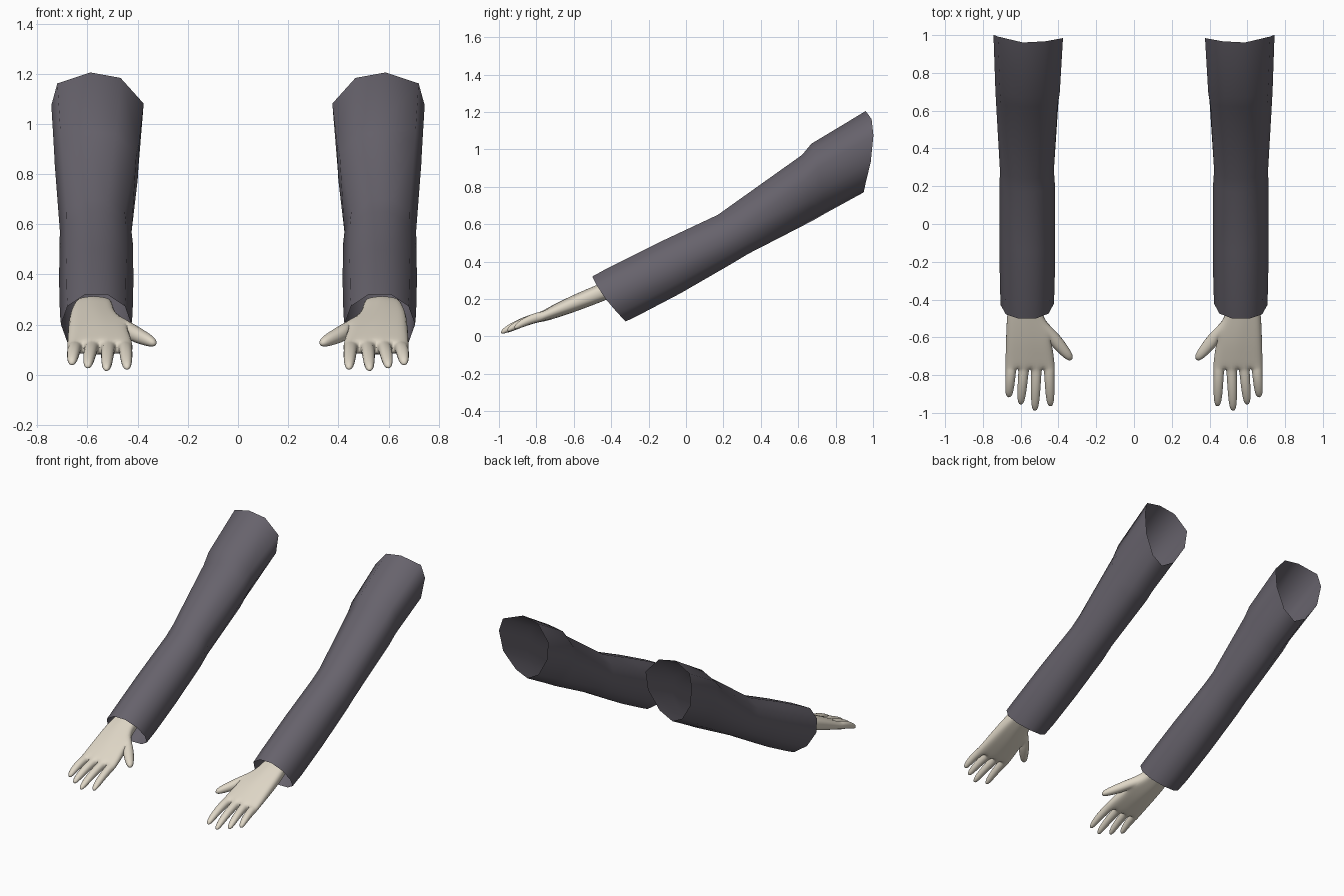
import bpy, bmesh, math
from mathutils import Vector

if "Cube" in bpy.data.objects:
    bpy.data.objects.remove(bpy.data.objects["Cube"])


def material(name, rgb):
    mat = bpy.data.materials.new(name)
    mat.use_nodes = True
    mat.diffuse_color = (*rgb, 1)
    mat.node_tree.nodes["Principled BSDF"].inputs["Base Color"].default_value = (*rgb, 1)
    return mat


cloth = material("dark_grey_cloth", (0.135, 0.124, 0.150))
skin = material("pale_skin", (0.74, 0.68, 0.57))


def bridge(bm, a, b, closed=True):
    n = len(a)
    for i in range(n if closed else n - 1):
        j = (i + 1) % n
        bm.faces.new((a[i], a[j], b[j], b[i]))


def finish(bm, name, mat, levels=0):
    bmesh.ops.recalc_face_normals(bm, faces=bm.faces)
    for face in bm.faces:
        face.smooth = True
    mesh = bpy.data.meshes.new(name)
    bm.to_mesh(mesh)
    bm.free()
    mesh.materials.append(mat)
    obj = bpy.data.objects.new(name, mesh)
    bpy.context.collection.objects.link(obj)
    if levels:
        sub = obj.modifiers.new("rounding", "SUBSURF")
        sub.levels = sub.render_levels = levels
    return obj


# Sleeve cross-sections: an even ten-sided loop and the squarer shoulder opening
ROUND = [(1.02 * math.sin(math.radians(18 + 36 * i)),
          1.05 * math.cos(math.radians(18 + 36 * i))) for i in range(10)]
SHOULDER = [(.15, 1), (.87, .8), (1, .4), (.88, -.25), (.45, -.8),
            (0, -1), (-.5, -.75), (-.92, -.15), (-1, .43), (-.5, .9)]

# top y, top z, bottom y, bottom z, centre x, half width, shoulder blend, side bow
RINGS = [(-.50, .32, -.32, .08, .565, .138, 0, -.015),
         (-.42, .365, -.24, .12, .565, .142, 0, 0),
         (-.15, .50, -.03, .23, .565, .145, 0, 0),
         (.17, .65, .23, .38, .565, .144, 0, 0),
         (.24, .70, .33, .44, .567, .140, 0, 0),
         (.62, .97, .68, .62, .561, .168, .6, 0),
         (.67, 1.03, .74, .655, .560, .173, .8, .01),
         (.96, 1.205, .95, .77, .560, .184, 1, .036)]


def sleeve(side, label):
    bm = bmesh.new()
    previous = None
    for ty, tz, by, bz, cx, w, blend, bow in RINGS:
        ring = []
        for (rs, rc), (hs, hc) in zip(ROUND, SHOULDER):
            s = rs + (hs - rs) * blend
            c = rc + (hc - rc) * blend
            y = (ty + by) / 2 + c * (ty - by) / 2 + bow * s * s * (1 + .25 * s)
            z = (tz + bz) / 2 + c * (tz - bz) / 2
            ring.append(bm.verts.new((side * (cx + w * s), y, z)))
        if previous:
            bridge(bm, previous, ring)
        previous = ring
    finish(bm, label + "_sleeve", cloth)


# Palm stations from wrist to knuckles: y, z, inner x, outer x, half thickness
PALM = [(-.32, .285, .50, .645, .052), (-.44, .24, .492, .668, .052),
        (-.51, .212, .475, .676, .052), (-.62, .168, .435, .680, .048),
        (-.70, .135, .422, .682, .040), (-.765, .108, .416, .684, .034)]
# Finger tips, index to little: x, y, z
TIPS = [(.442, -.975, .022), (.525, -1.0, .016), (.600, -.965, .028), (.663, -.925, .042)]
# Thumb centres and half sizes
THUMB = [(.425, -.605, .170, .040), (.375, -.665, .146, .033), (.325, -.722, .124, .021)]


def limb(bm, base, stations, across):
    """Extend a four-sided opening through square stations and cap it."""
    for center, size, height in stations:
        ring = [bm.verts.new(center + across * size * u + Vector((0, 0, height * v)))
                for u, v in ((-1, 1), (1, 1), (1, -1), (-1, -1))]
        bridge(bm, base, ring)
        base = ring
    bm.faces.new(base)


def hand(side, label):
    bm = bmesh.new()
    tops, bottoms = [], []
    for y, z, inner, outer, t in PALM:
        top, bottom = [], []
        for k in range(5):
            x = inner + (outer - inner) * k / 4
            arch = 1 - .3 * abs(k - 2) / 2
            top.append(bm.verts.new((x, y, z + t * arch)))
            bottom.append(bm.verts.new((x, y, z - t * arch)))
        tops.append(top)
        bottoms.append(bottom)
    # Palm skin, leaving the thumb opening on the inner side
    for i in range(len(PALM) - 1):
        bridge(bm, tops[i], tops[i + 1], False)
        bridge(bm, bottoms[i], bottoms[i + 1], False)
        for k in (0, 4):
            if (i, k) != (2, 0):
                bm.faces.new((tops[i][k], tops[i + 1][k], bottoms[i + 1][k], bottoms[i][k]))
    for k in range(4):
        bm.faces.new((tops[0][k], tops[0][k + 1], bottoms[0][k + 1], bottoms[0][k]))
    # Fingers grow out of the knuckle openings
    for k, tip in enumerate(TIPS):
        base = [tops[-1][k], tops[-1][k + 1], bottoms[-1][k + 1], bottoms[-1][k]]
        start = sum((v.co for v in base), Vector()) / 4
        stations = []
        for f, size in ((.08, .029), (.4, .028), (.75, .024), (.97, .014)):
            center = start.lerp(Vector(tip), f)
            center.z += .012 * math.sin(math.pi * f)
            stations.append((center, size, size))
        limb(bm, base, stations, Vector((1, 0, 0)))
    # Thumb
    across = Vector((-.72, .69, 0))
    base = [tops[3][0], tops[2][0], bottoms[2][0], bottoms[3][0]]
    across = Vector((-.69, .72, 0)).normalized()
    limb(bm, base, [(Vector(p[:3]), p[3], p[3] * .95) for p in THUMB], across)
    for v in bm.verts:
        v.co.x *= side
    finish(bm, label + "_hand", skin, 2)


for side, label in ((1, "left"), (-1, "right")):
    sleeve(side, label)
    hand(side, label)
